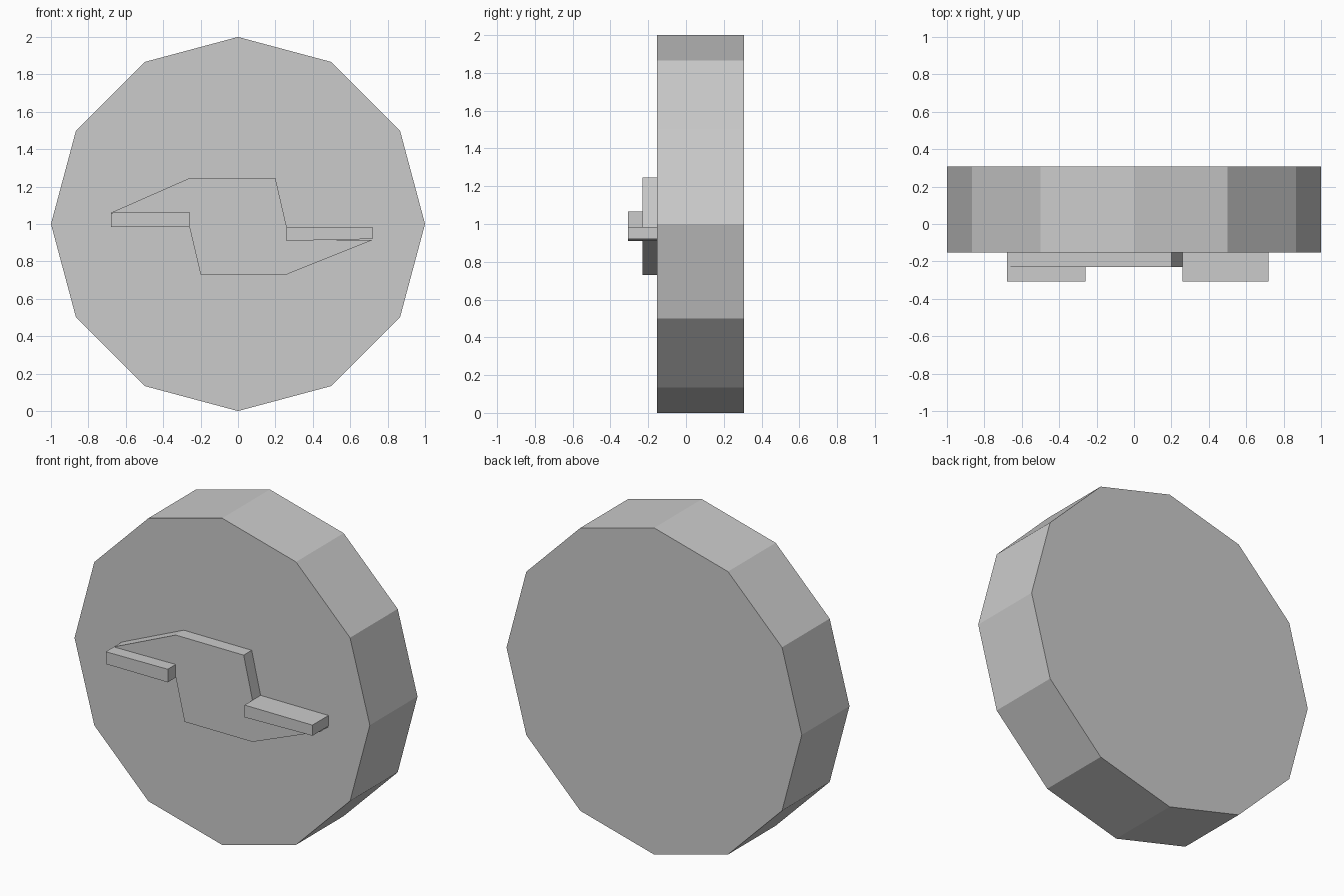
import bpy
import bmesh
from math import sin, cos, tau

cube = bpy.data.objects.get("Cube")
if cube:
    bpy.data.objects.remove(cube, do_unlink=True)

# Single plain grey
grey = bpy.data.materials.new("grey")
grey.use_nodes = True
colour = (0.6, 0.6, 0.6, 1)
grey.diffuse_color = colour
grey.node_tree.nodes["Principled BSDF"].inputs["Base Color"].default_value = colour


def slab(name, outline, front, back):
    """Extrude an (x, z) outline from front to back along y."""
    bm = bmesh.new()
    face = bm.faces.new([bm.verts.new((x, front, z)) for x, z in outline])
    extruded = bmesh.ops.extrude_face_region(bm, geom=[face], use_keep_orig=True)
    moved = [v for v in extruded["geom"] if isinstance(v, bmesh.types.BMVert)]
    bmesh.ops.translate(bm, verts=moved, vec=(0, back - front, 0))
    bmesh.ops.recalc_face_normals(bm, faces=bm.faces)
    mesh = bpy.data.meshes.new(name)
    bm.to_mesh(mesh)
    bm.free()
    mesh.materials.append(grey)
    obj = bpy.data.objects.new(name, mesh)
    bpy.context.collection.objects.link(obj)
    return obj


DISC_FRONT, DISC_BACK = -0.153, 0.308

# Twelve-sided disc
slab("disc", [(sin(tau * i / 12), 1 + cos(tau * i / 12)) for i in range(12)],
     DISC_FRONT, DISC_BACK)

# Raised plate with a slanted wing on each side
slab("raised_plate",
     [(-0.26, 0.985), (-0.26, 1.06), (-0.68, 1.06), (-0.26, 1.245), (0.2, 1.245),
      (0.26, 0.985), (0.26, 0.915), (0.72, 0.915), (0.26, 0.73), (-0.2, 0.73)],
     -0.231, DISC_FRONT)

# Thicker bars under and over the wings
slab("right_bar", [(-0.68, 0.985), (-0.26, 0.985), (-0.26, 1.065), (-0.68, 1.06)],
     -0.308, DISC_FRONT)
slab("left_bar", [(0.26, 0.91), (0.72, 0.92), (0.72, 0.985), (0.26, 0.985)],
     -0.308, DISC_FRONT)
